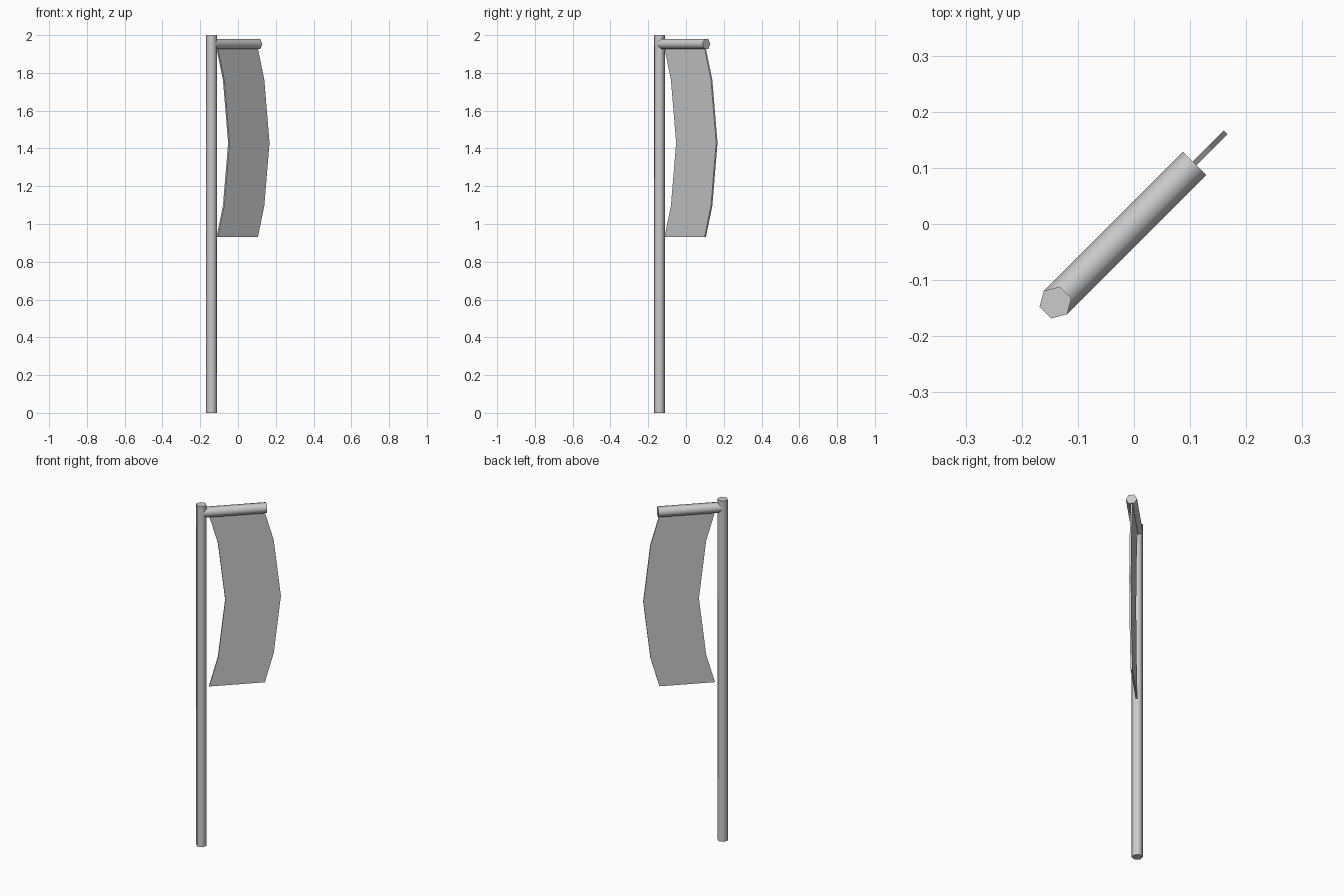
import bpy, bmesh
from math import radians, pi
from mathutils import Matrix

if "Cube" in bpy.data.objects:
    bpy.data.objects.remove(bpy.data.objects["Cube"])

# Everything is laid out along local x, then turned 45 degrees about z
TURN = Matrix.Rotation(radians(45), 4, 'Z')
R = 0.0293


def add_object(name, bm):
    bmesh.ops.recalc_face_normals(bm, faces=bm.faces)
    bm.transform(TURN)
    mesh = bpy.data.meshes.new(name)
    bm.to_mesh(mesh)
    bm.free()
    ob = bpy.data.objects.new(name, mesh)
    bpy.context.collection.objects.link(ob)
    return ob


def hex_rod(name, length, matrix):
    bm = bmesh.new()
    bmesh.ops.create_cone(bm, cap_ends=True, segments=6, radius1=R, radius2=R,
                          depth=length, matrix=matrix)
    ob = add_object(name, bm)
    bpy.ops.object.select_all(action='DESELECT')
    ob.select_set(True)
    bpy.context.view_layer.objects.active = ob
    bpy.ops.object.shade_smooth_by_angle(angle=radians(65))


# Upright pole, flat side towards the arm
hex_rod("pole", 2.0, Matrix.Translation((-0.198, 0, 1)))

# Horizontal arm, flat side down (create_cone starts its ring on +y)
start, end = -0.198, 0.153
hex_rod("arm", end - start,
        Matrix.Translation(((start + end) / 2, 0, 1.953))
        @ Matrix.Rotation(pi / 2, 4, 'Y'))

# Hanging banner: thin sheet bowed outwards in its own plane
bm = bmesh.new()
rows = [(1.93, 0), (1.763, 0.048), (1.43, 0.087), (1.097, 0.048), (0.93, 0)]
rings = []
for z, bow in rows:
    a, b, t = -0.156 + bow, 0.144 + bow, 0.005
    rings.append([bm.verts.new((x, y, z))
                  for x, y in ((a, -t), (b, -t), (b, t), (a, t))])
for top, low in zip(rings, rings[1:]):
    for i in range(4):
        j = (i + 1) % 4
        bm.faces.new((top[i], top[j], low[j], low[i]))
bm.faces.new(rings[0])
bm.faces.new(rings[-1])
add_object("banner", bm)
